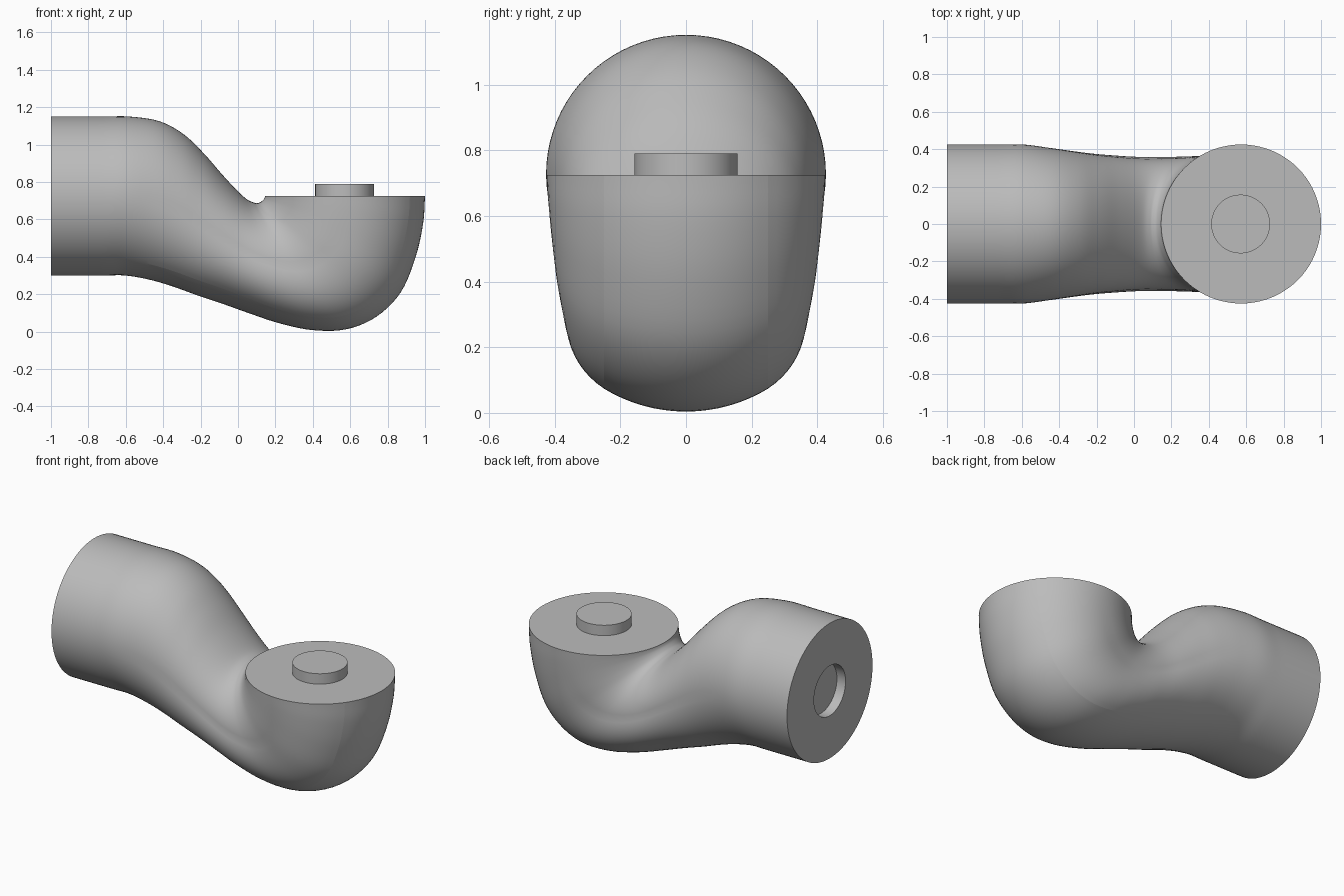
import bpy, bmesh, math
from mathutils import Vector

cube = bpy.data.objects.get("Cube")
if cube:
    bpy.data.objects.remove(cube)

SEGMENTS = 80          # points around the pipe
CREASE = 8             # index of the soft ridge either side of the outer bend
STEPS = 5              # rings between two stations
RADIUS, PEG_RADIUS, MID_Z = 0.425, 0.157, 0.725

grey = bpy.data.materials.new("plain grey")
grey.use_nodes = True
colour = (0.5, 0.5, 0.5, 1)
grey.diffuse_color = colour
grey.node_tree.nodes["Principled BSDF"].inputs["Base Color"].default_value = colour

# Pipe stations: inner x, inner z, outer x, outer z, half width
stations = [Vector(s) for s in (
    (-1, 1.15, -1, .3, .425), (-.85, 1.15, -.85, .3, .425),
    (-.72, 1.15, -.72, .3, .425), (-.58, 1.15, -.6, .3, .425),
    (-.42, 1.125, -.47, .277, .406), (-.29, 1.055, -.35, .242, .387),
    (-.18, .95, -.22, .195, .37), (-.08, .835, -.08, .148, .358),
    (0, .75, .06, .098, .35), (.05, .706, .22, .045, .35),
    (.085, .69, .4, .008, .353), (.1, .688, .58, .013, .36),
    (.115, .69, .74, .08, .375), (.128, .698, .87, .21, .395),
    (.138, .708, .95, .4, .41), (.143, .718, .99, .58, .42),
    (.145, .725, 1, .725, .425))]


def ring(station, radius=RADIUS):
    """Closed section: a round outer arc, then sides stretched to the inner point."""
    ix, iz, ox, oz, width = station
    outer, axis = Vector((ox, 0, oz)), Vector((ix - ox, 0, iz - oz))
    length = axis.length
    axis.normalize()
    ridge = math.tau * CREASE / SEGMENTS
    ridge_depth = radius * (1 - math.cos(ridge))
    stretch = (length - ridge_depth) / (2 * radius - ridge_depth)
    points = []
    for i in range(SEGMENTS):
        angle = math.tau * i / SEGMENTS
        depth = radius * (1 - math.cos(angle))
        if depth > ridge_depth:
            depth = ridge_depth + (depth - ridge_depth) * stretch
        turn = min(angle, math.tau - angle)
        blend = min(1, max(0, (turn - ridge) / (math.pi / 2 - ridge)))
        y = math.sin(angle) * (radius + (width - radius) * blend)
        points.append(outer + axis * depth + Vector((0, y, 0)))
    return points


def smooth_path(keys):
    """Pass a smooth curve through the stations."""
    path = []
    for k in range(len(keys) - 1):
        a, b = keys[k], keys[k + 1]
        before = keys[k - 1] if k else a * 2 - b
        after = keys[k + 2] if k + 2 < len(keys) else b * 2 - a
        ta, tb = (b - before) / 2, (after - a) / 2
        for s in range(STEPS):
            t = s / STEPS
            path.append(a * (2*t**3 - 3*t**2 + 1) + ta * (t**3 - 2*t**2 + t)
                        + b * (3*t**2 - 2*t**3) + tb * (t**3 - t**2))
    return path + [keys[-1]]


def finish(obj):
    obj.data.materials.append(grey)
    bpy.ops.object.select_all(action='DESELECT')
    obj.select_set(True)
    bpy.context.view_layer.objects.active = obj
    bpy.ops.object.shade_smooth_by_angle(angle=math.radians(35))


# Pipe body, starting from the floor of the round socket in its end
def socket(x):
    return ring((x, MID_Z + PEG_RADIUS, x, MID_Z - PEG_RADIUS, PEG_RADIUS), PEG_RADIUS)


sections = [socket(-.94), socket(-1)] + [ring(s) for s in smooth_path(stations)]
bm = bmesh.new()
loops = [[bm.verts.new(p) for p in points] for points in sections]
for n, (a, b) in enumerate(zip(loops, loops[1:])):
    for i in range(SEGMENTS):
        j = (i + 1) % SEGMENTS
        bm.faces.new((a[i], a[j], b[j], b[i]))
    if n > 4 * STEPS:
        for i in (CREASE, SEGMENTS - CREASE):
            bm.edges.get((a[i], b[i])).smooth = False
bm.faces.new(loops[0])
bm.faces.new(loops[-1])
bmesh.ops.recalc_face_normals(bm, faces=bm.faces)
mesh = bpy.data.meshes.new("pipe_elbow")
bm.to_mesh(mesh)
bm.free()
body = bpy.data.objects.new("pipe_elbow", mesh)
bpy.context.collection.objects.link(body)
finish(body)

# Round peg on the upturned end
bpy.ops.mesh.primitive_cylinder_add(vertices=64, radius=PEG_RADIUS, depth=0.08,
                                    location=(0.57, 0, 0.75))
peg = bpy.context.object
peg.name = "round_peg"
finish(peg)
